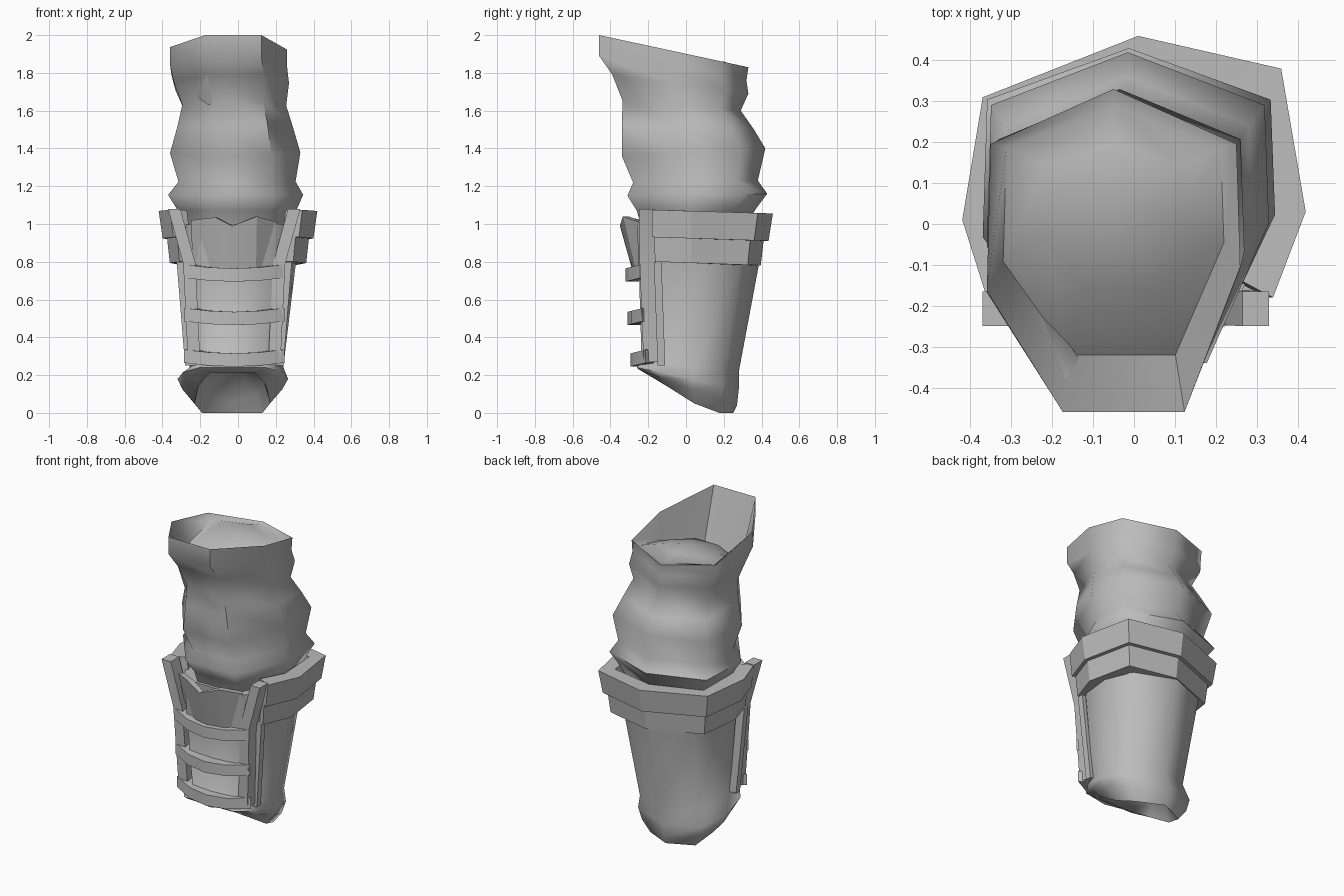
import bpy, bmesh, math
from mathutils import Vector

cube = bpy.data.objects.get("Cube")
if cube:
    bpy.data.objects.remove(cube)

grey = bpy.data.materials.new("plain grey")
grey.use_nodes = True
grey.diffuse_color = (0.5, 0.5, 0.5, 1)
shader = grey.node_tree.nodes["Principled BSDF"]
shader.inputs["Base Color"].default_value = (0.5, 0.5, 0.5, 1)
shader.inputs["Roughness"].default_value = 0.8


def finish(name, bm, angle):
    bmesh.ops.recalc_face_normals(bm, faces=bm.faces)
    mesh = bpy.data.meshes.new(name)
    bm.to_mesh(mesh)
    bm.free()
    ob = bpy.data.objects.new(name, mesh)
    bpy.context.collection.objects.link(ob)
    mesh.materials.append(grey)
    bpy.ops.object.select_all(action='DESELECT')
    ob.select_set(True)
    bpy.context.view_layer.objects.active = ob
    bpy.ops.object.shade_smooth_by_angle(angle=math.radians(angle))


def skin(name, rings, tips=(None, None), angle=25):
    """Skin rings of points; each end is closed flat or drawn to a tip point."""
    bm = bmesh.new()
    loops = [[bm.verts.new(p) for p in r] for r in rings]
    n = len(loops[0])
    for a, b in zip(loops, loops[1:]):
        for i in range(n):
            j = (i + 1) % n
            bm.faces.new((a[i], a[j], b[j], b[i]))
    for loop, tip in zip((loops[0], loops[-1]), tips):
        if tip is None:
            bm.faces.new(loop)
        else:
            t = bm.verts.new(tip)
            for i in range(n):
                bm.faces.new((loop[i], loop[(i + 1) % n], t))
    finish(name, bm, angle)


def section(plan, x0, x1, y0, y1, zf, zb, top=2):
    """Fit a unit plan to a box, tilting from height zf in front to zb behind."""
    return [Vector(((x0 + x1) / 2 + u * (x1 - x0) / 2,
                    (y0 + y1) / 2 + v * (y1 - y0) / 2,
                    min(top, max(0, zf + (zb - zf) * (v + 1) / 2)))) for u, v in plan]


def band(name, low, high, thick):
    """Strip of plate through low and high edge points, thickened inward."""
    rings = []
    for a, b in zip(low, high):
        a, b = Vector(a), Vector(b)
        ia, ib = (p - Vector((p.x, p.y, 0)).normalized() * thick for p in (a, b))
        rings.append((a, b, ib, ia))
    skin(name, rings)


# Cloth sleeve with a pointed back, flattened front and a mound inside the rim
sleeve_plan = [(0, 1), (.97, .66), (1, -.1), (.56, -1), (-.4, -1), (-1, -.25), (-.97, .66)]
sleeve_rings = [section(sleeve_plan, *r) for r in (
    (-.28, .27, -.23, .31, .96, .98),
    (-.32, .31, -.26, .37, 1.07, 1.08),
    (-.37, .345, -.31, .43, 1.15, 1.16),
    (-.315, .305, -.28, .38, 1.22, 1.23),
    (-.36, .33, -.34, .42, 1.36, 1.40),
    (-.32, .29, -.34, .36, 1.53, 1.50),
    (-.295, .255, -.335, .29, 1.65, 1.60),
    (-.34, .27, -.39, .33, 1.79, 1.69),
    (-.36, .26, -.46, .32, 1.89, 1.76),
    (-.36, .26, -.46, .33, 2.0, 1.83),
    (-.32, .22, -.32, .29, 1.63, 1.95, 1.83),
    (-.22, .12, -.16, .2, 1.79, 1.86))]
skin("sleeve", sleeve_rings, tips=(None, (-.05, .05, 1.865)), angle=65)

# Forearm guard, tapering to a hollow cuff cut away at a slant
guard_plan = [(0, 1), (.8, .68), (1, .1), (.9, -.55), (.6, -1),
              (-.6, -1), (-.9, -.55), (-1, .1), (-.8, .68)]
guard_rings = [section(guard_plan, *r) for r in (
    (-.33, .33, -.26, .40, 1.0, .99),
    (-.315, .305, -.25, .385, .78, .78),
    (-.255, .24, -.235, .28, .27, .22),
    (-.32, .265, -.26, .28, .24, .13),
    (-.295, .235, -.25, .27, .23, .04),
    (-.23, .17, -.21, .25, .21, -.08),
    (-.19, .14, -.12, .20, .25, .06))]
skin("forearm_guard", guard_rings, tips=(None, (-.02, .08, .25)), angle=70)

# Two stepped bands wrapping the back
wrap = [(-.36, -.19), (-.42, .01), (-.37, .31), (.01, .46), (.36, .38), (.42, .03), (.34, -.19)]


def level(scale, z):
    return [(x * scale, max(y * scale, -.18), z - .03 * (y + .18)) for x, y in wrap]


band("upper_band", level(.95, .93), level(1, 1.075), .10)
band("lower_band", level(.86, .80), level(.895, .935), .08)

# Flared front collar with a scalloped top
collar_x = [-.25, -.12, -.03, .10, .21]
collar_z = [1.02, 1.035, .99, 1.04, 1.01]
collar_y = [-.25, -.335, -.35, -.335, -.25]
band("front_collar",
     [(x * .95, y + .07, .74) for x, y in zip(collar_x, collar_y)],
     list(zip(collar_x, collar_y, collar_z)), .035)

# Crossbars over the front, their ends wrapping the struts
for name, z, front in (("upper", .695, -.32), ("middle", .465, -.31), ("bottom", .245, -.295)):
    edge = [(-.02 + .265 * s, front + .08 * s * s, z + .02 * s * s)
            for s in (-1, -.5, 0, .5, 1)]
    band(name + "_crossbar", edge, [(x, y, h + .07) for x, y, h in edge], .07)

# Upright struts at both sides, bending outward at the top
for side, name in ((1, "left"), (-1, "right")):
    rings = []
    for off, z, y0, y1 in ((.21, .27, -.225, -.15), (.235, .79, -.245, -.16), (.315, 1.08, -.25, -.165)):
        inner, outer = (-.02 + side * (off + d) for d in (-.03, .035))
        rings.append([(inner, y0, z), (outer, y0, z), (outer, y1, z), (inner, y1, z)])
    skin(name + "_strut", rings)

    # Raised side lip behind each strut
    lip = [[(-.02 + side * (off + a), y + b, z)
            for a, b in ((-.03, -.02), (.025, -.02), (.025, .02), (-.03, .02))]
           for off, z, y in ((.235, .25, -.13), (.28, .80, -.15))]
    skin(name + "_lip", lip)
